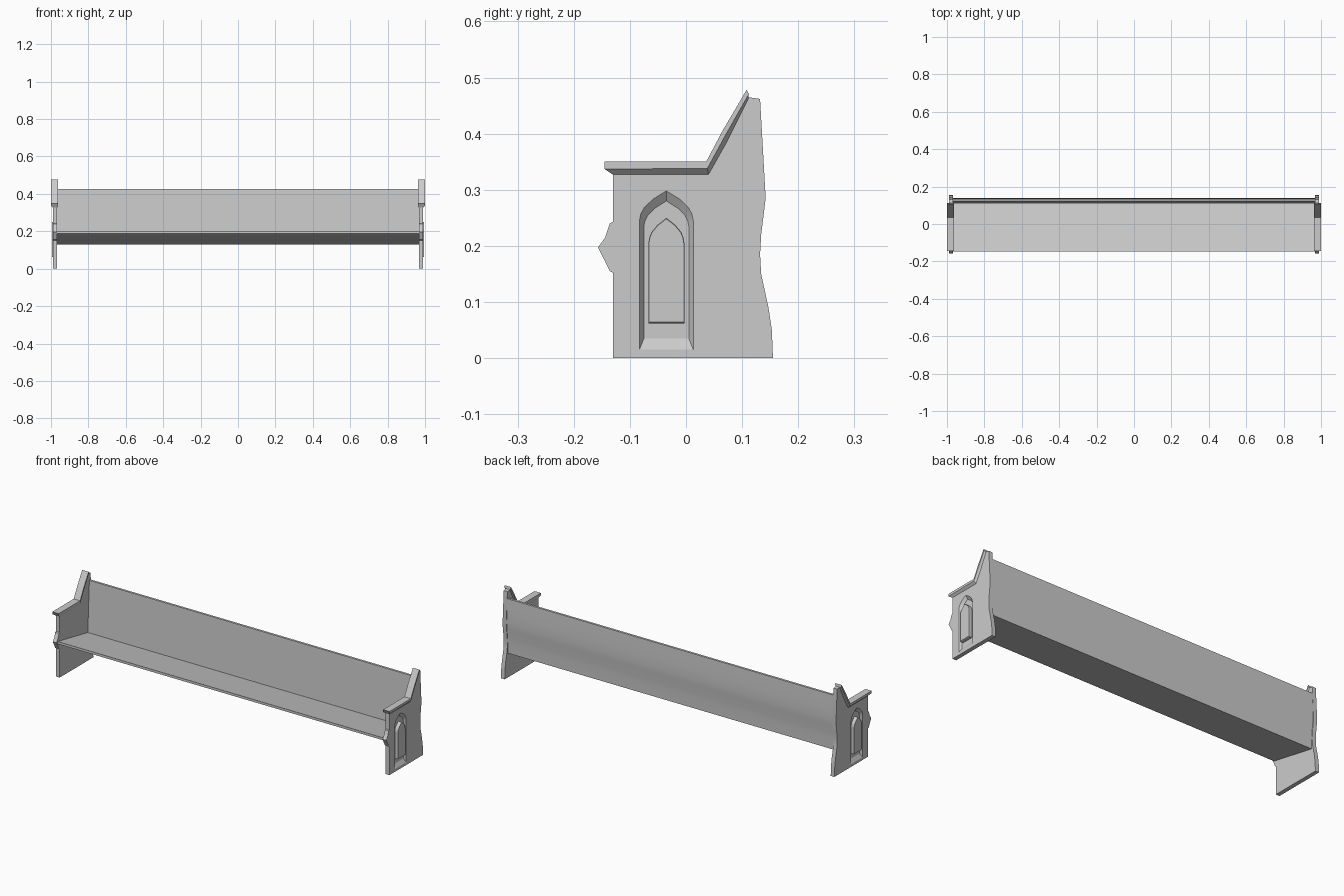
import bpy, bmesh

if "Cube" in bpy.data.objects:
    bpy.data.objects.remove(bpy.data.objects["Cube"])

def loft(name, rings):
    """Skin matching closed rings of 3D points and cap both ends."""
    bm = bmesh.new()
    vs = [[bm.verts.new(p) for p in r] for r in rings]
    n = len(rings[0])
    for a, b in zip(vs, vs[1:]):
        for i in range(n):
            j = (i + 1) % n
            bm.faces.new((a[i], a[j], b[j], b[i]))
    bm.faces.new(vs[0][::-1])
    bm.faces.new(vs[-1])
    bmesh.ops.recalc_face_normals(bm, faces=bm.faces)
    me = bpy.data.meshes.new(name)
    bm.to_mesh(me)
    bm.free()
    ob = bpy.data.objects.new(name, me)
    bpy.context.collection.objects.link(ob)
    return ob

def at_x(profile, x):
    return [(x, y, z) for y, z in profile]

def extrude(name, profile, x0, x1):
    return loft(name, [at_x(profile, x0), at_x(profile, x1)])

def arch(half, bottom, spring, apex, cy=-0.035):
    """Pointed gothic arch outline in (y, z)."""
    curve = [(1, 0), (0.95, 0.22), (0.83, 0.43), (0.5, 0.72)]
    rise = apex - spring
    right = [(cy + half * u, spring + rise * v) for u, v in curve]
    left = [(cy - half * u, spring + rise * v) for u, v in reversed(curve)]
    return [(cy - half, bottom), (cy + half, bottom)] + right + [(cy, apex)] + left

def mirror(ob):
    m = ob.modifiers.new("mirror", 'MIRROR')
    m.use_axis[0] = True

def activate(ob):
    bpy.ops.object.select_all(action='DESELECT')
    ob.select_set(True)
    bpy.context.view_layer.objects.active = ob

# End panels
rear_edge = [(0.155, 0), (0.153, 0.05), (0.147, 0.09), (0.134, 0.15),
             (0.132, 0.185), (0.134, 0.22), (0.142, 0.285), (0.132, 0.462)]
top_edge = [(0.111, 0.465), (0.071, 0.386), (0.04, 0.332), (-0.13, 0.332)]
nose = [(-0.13, 0.243), (-0.136, 0.24), (-0.144, 0.215), (-0.157, 0.197),
        (-0.144, 0.172), (-0.136, 0.155), (-0.13, 0.152)]
panel = extrude("end_panel", rear_edge + top_edge + nose + [(-0.13, 0)], 0.967, 0.989)

# Tapered arched recess cut into the outer face
cutter = loft("recess_cutter", [at_x(arch(0.040, 0.035, 0.235, 0.280), 0.977),
                                at_x(arch(0.052, 0.005, 0.250, 0.307), 0.995)])
cutter.hide_render = True
cut = panel.modifiers.new("recess", 'BOOLEAN')
cut.operation = 'DIFFERENCE'
cut.solver = 'EXACT'
cut.object = cutter
activate(panel)
bpy.ops.object.modifier_apply(modifier=cut.name)
bpy.data.objects.remove(cutter)
mirror(panel)

# Raised arched tablet inside each recess
tablet = loft("arched_tablet", [at_x(arch(0.032, 0.062, 0.205, 0.250), 0.975),
                                at_x(arch(0.032, 0.062, 0.205, 0.250), 0.992),
                                at_x(arch(0.031, 0.064, 0.205, 0.248), 0.995)])
mirror(tablet)

# Armrest caps: a chamfered moulding swept along the sloping top
top = [(-0.145, 0.35), (0.036, 0.35), (0.065, 0.405), (0.108, 0.478)]
mid = [(-0.145, 0.337), (0.038, 0.338), (0.069, 0.395), (0.112, 0.471)]
low = [(-0.13, 0.327), (0.040, 0.327), (0.071, 0.382), (0.111, 0.462)]
rings = [[(0.962, *t), (1.0, *t), (1.0, *m), (0.989, *l), (0.967, *l), (0.962, *m)]
         for t, m, l in zip(top, mid, low)]
mirror(loft("armrest_cap", rings))

# Seat, tilted down towards the back
extrude("seat", [(-0.147, 0.2), (-0.147, 0.187), (-0.14, 0.183),
                 (0.128, 0.13), (0.128, 0.147)], -0.972, 0.972)

# Backrest with a gently bowed rear surface
back = extrude("backrest", [(0.108, 0.14), (0.128, 0.13), (0.129, 0.185), (0.131, 0.22),
                            (0.136, 0.265), (0.138, 0.295), (0.137, 0.35),
                            (0.134, 0.425), (0.122, 0.425)], -0.972, 0.972)
for ob in (back, panel):
    activate(ob)
    bpy.ops.object.shade_smooth_by_angle(angle=0.4)
